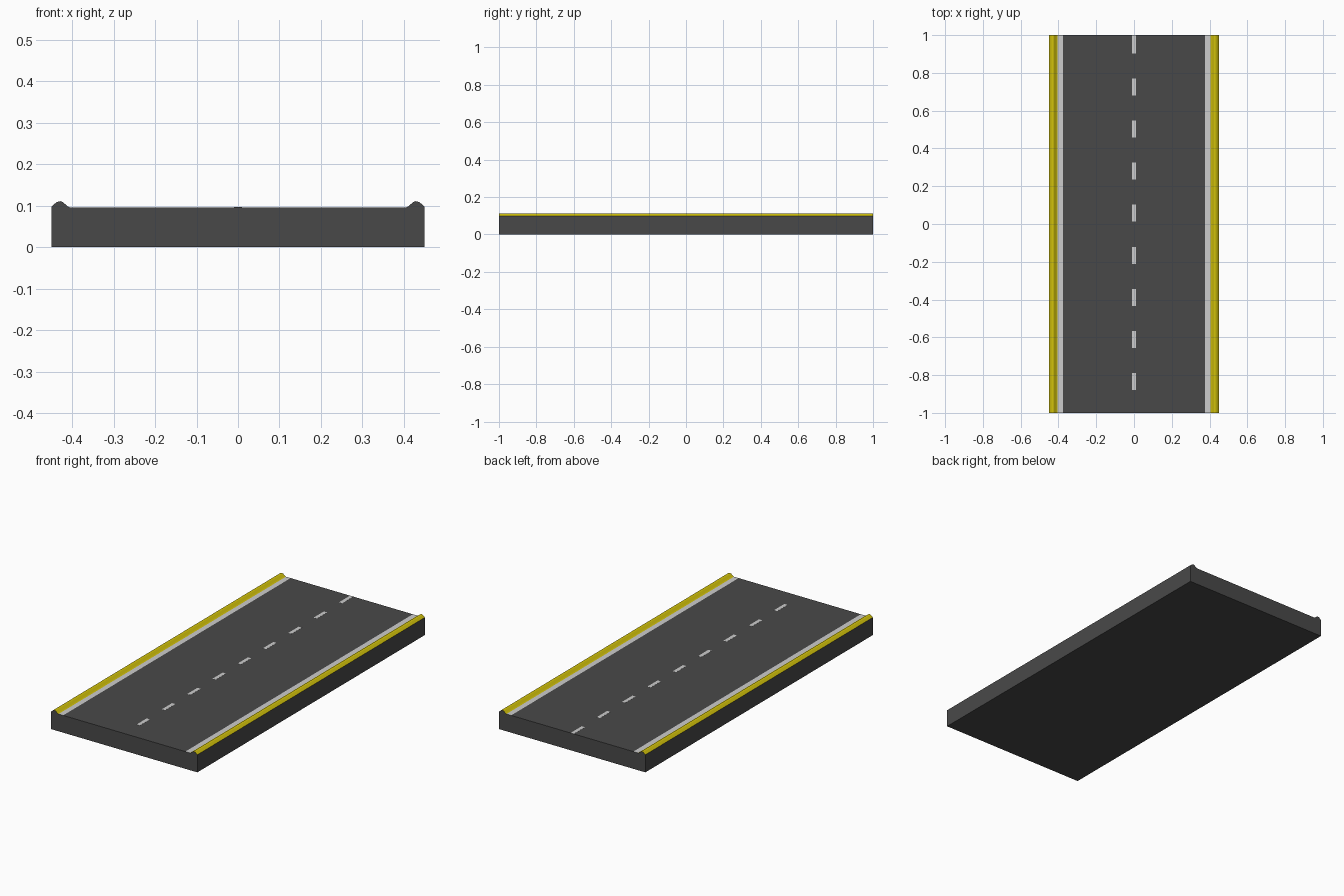
import bpy
import bmesh

if "Cube" in bpy.data.objects:
    bpy.data.objects.remove(bpy.data.objects["Cube"])


def material(name, srgb):
    m = bpy.data.materials.new(name)
    lin = [((c / 255 + 0.055) / 1.055) ** 2.4 if c > 10 else c / 255 / 12.92 for c in srgb]
    m.diffuse_color = (*lin, 1)
    m.use_nodes = True
    m.node_tree.nodes["Principled BSDF"].inputs["Base Color"].default_value = m.diffuse_color
    return m


ASPHALT = material("asphalt dark grey", (73, 73, 73))
WHITE = material("line white", (205, 205, 205))
YELLOW = material("kerb yellow", (208, 192, 11))


def new_object(name, bm, mats):
    bmesh.ops.recalc_face_normals(bm, faces=bm.faces)
    me = bpy.data.meshes.new(name)
    bm.to_mesh(me)
    bm.free()
    for m in mats:
        me.materials.append(m)
    ob = bpy.data.objects.new(name, me)
    bpy.context.collection.objects.link(ob)
    return ob


# Road slab: half cross-section (x, z), mirrored and extruded along y
half = [(0.376, 0.096), (0.405, 0.096), (0.411, 0.099), (0.423, 0.109),
        (0.429, 0.111), (0.437, 0.109), (0.45, 0.098), (0.45, 0.0)]
profile = half + [(-x, z) for x, z in reversed(half)]
bm = bmesh.new()
rings = [[bm.verts.new((x, y, z)) for x, z in profile] for y in (-1, 1)]
n = len(profile)
for i in range(n):
    j = (i + 1) % n
    f = bm.faces.new((rings[0][i], rings[0][j], rings[1][j], rings[1][i]))
    # white edge lines, yellow raised kerbs, asphalt elsewhere
    c = f.calc_center_median()
    if c.z > 0.09 and abs(c.x) > 0.37:
        f.material_index = 1 if abs(c.x) < 0.405 else 2
for r in rings:
    bm.faces.new(r)
new_object("road_slab", bm, (ASPHALT, WHITE, YELLOW))

# Centre line dashes: thin plates set into the surface
bm = bmesh.new()
for k in range(9):
    top = 1.0 if k == 0 else 0.992 - k * 0.2225
    bottom = 0.992 - k * 0.2225 - 0.09
    geo = bmesh.ops.create_cube(bm, size=1)["verts"]
    for v in geo:
        v.co.x *= 0.02
        v.co.y = top if v.co.y > 0 else bottom
        v.co.z = 0.0965 if v.co.z > 0 else 0.0945
new_object("centre_dashes", bm, (WHITE,))
